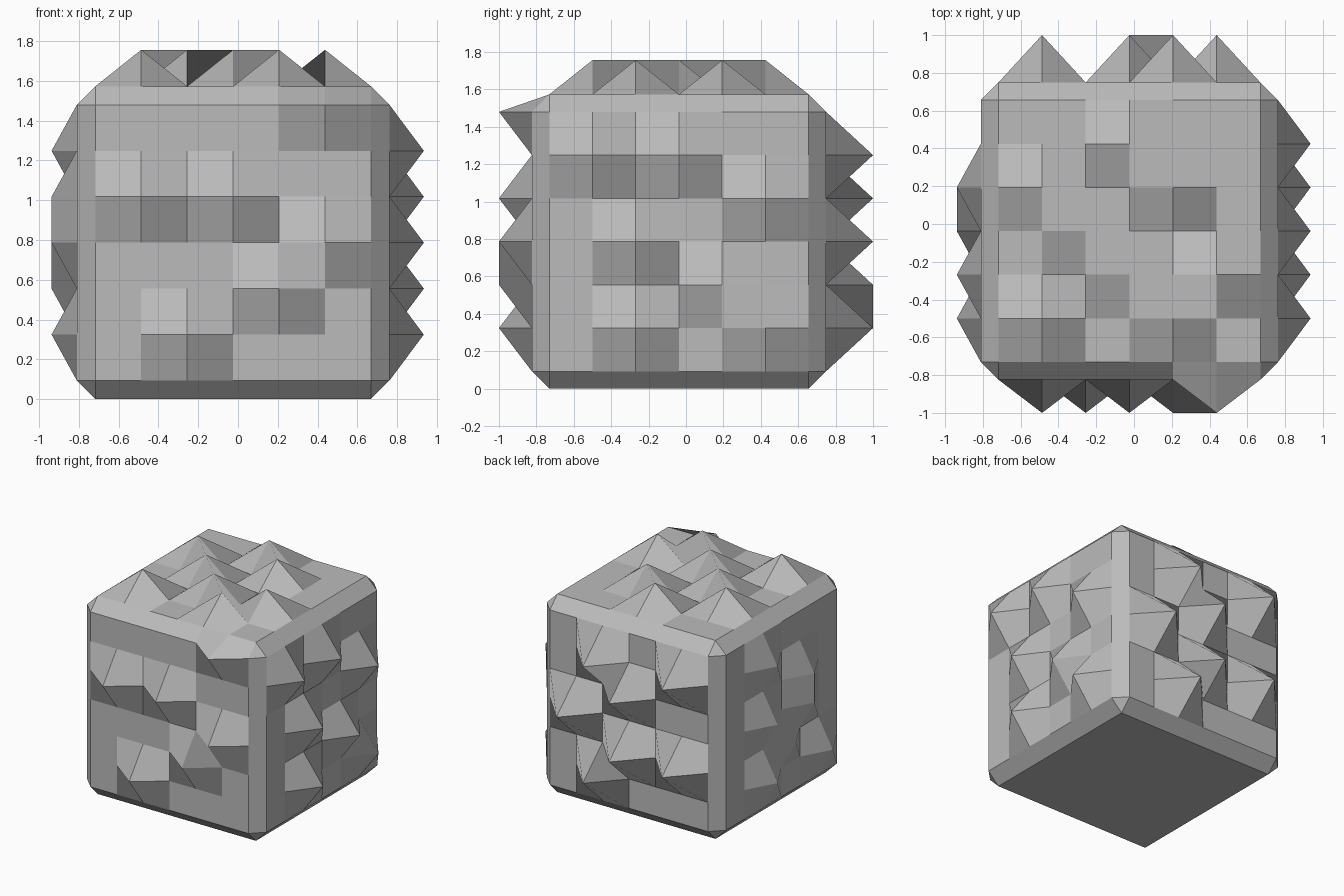
import bpy, bmesh

old = bpy.data.objects.get("Cube")
if old:
    bpy.data.objects.remove(old, do_unlink=True)

CELLS = 6
LAST = CELLS + 2
SIZE, BEVEL = 1.573, 0.093
ORIGIN = (-0.811, -0.824, 0.0)

# Spiked grid points: (axis, side) -> peak coordinate and points on the other two axes
SPIKES = {
    (1, 0): (-1.0, [(2, 5), (4, 5), (6, 4), (5, 3), (3, 2), (6, 7)]),             # front: x, z
    (1, LAST): (1.0, [(6, 4), (5, 6), (5, 2), (4, 5), (4, 3), (2, 6), (2, 3)]),   # back: x, z
    (0, 0): (-0.938, [(5, 6), (5, 4), (5, 2), (4, 3), (3, 5), (3, 4), (2, 2)]),   # right: y, z
    (0, LAST): (0.935, [(2, 6), (4, 6), (6, 5), (3, 4), (5, 3), (6, 2), (3, 2)]),  # left: y, z
    (2, LAST): (1.757, [(4, 6), (5, 5), (2, 5), (4, 3), (3, 4), (6, 3), (5, 2), (2, 2)]),  # top: x, y
}
# Sides whose cells fold along the other diagonal
FLIPPED = [(1, 0), (0, LAST)]


def coord(axis, i):
    if i == 0:
        offset = 0
    elif i == LAST:
        offset = SIZE
    else:
        offset = BEVEL + (i - 1) * (SIZE - 2 * BEVEL) / CELLS
    return ORIGIN[axis] + offset


bm = bmesh.new()
points = {}


def point(index):
    """Vertex at a grid index, pushed outward where a spike stands."""
    if index not in points:
        pos = [coord(a, index[a]) for a in range(3)]
        for (axis, side), (peak, spots) in SPIKES.items():
            rest = tuple(index[a] for a in range(3) if a != axis)
            if index[axis] == side and rest in spots:
                pos[axis] = peak
        points[index] = bm.verts.new(pos)
    return points[index]


def at(**_axes):
    return point((_axes["x"], _axes["y"], _axes["z"]))


def on(values):
    """Vertex from a dictionary of axis -> index."""
    return at(x=values[0], y=values[1], z=values[2])


# Six gridded sides
for n in range(3):
    for side in (0, LAST):
        u, v = (n + 1) % 3, (n + 2) % 3
        if side == 0:
            u, v = v, u
        for i in range(1, LAST - 1):
            for j in range(1, LAST - 1):
                ring = [(i, j), (i + 1, j), (i + 1, j + 1), (i, j + 1)]
                if (n, side) in FLIPPED:
                    ring = ring[1:] + ring[:1]
                bm.faces.new([on({n: side, u: a, v: b}) for a, b in ring])

# Twelve bevelled edges
inner = {0: 1, LAST: LAST - 1}
for c in range(3):
    a, b = (c + 1) % 3, (c + 2) % 3
    for sa in inner:
        for sb in inner:
            for k in range(1, LAST - 1):
                bm.faces.new([
                    on({a: sa, b: inner[sb], c: k}),
                    on({a: inner[sa], b: sb, c: k}),
                    on({a: inner[sa], b: sb, c: k + 1}),
                    on({a: sa, b: inner[sb], c: k + 1}),
                ])

# Eight corner triangles
for x in inner:
    for y in inner:
        for z in inner:
            bm.faces.new([
                at(x=x, y=inner[y], z=inner[z]),
                at(x=inner[x], y=y, z=inner[z]),
                at(x=inner[x], y=inner[y], z=z),
            ])

bmesh.ops.recalc_face_normals(bm, faces=bm.faces)
mesh = bpy.data.meshes.new("spiked_block")
bm.to_mesh(mesh)
bm.free()

grey = bpy.data.materials.new("plain grey")
grey.use_nodes = True
colour = (0.5, 0.5, 0.5, 1)
grey.diffuse_color = colour
grey.node_tree.nodes["Principled BSDF"].inputs["Base Color"].default_value = colour
mesh.materials.append(grey)

block = bpy.data.objects.new("spiked_block", mesh)
bpy.context.scene.collection.objects.link(block)
